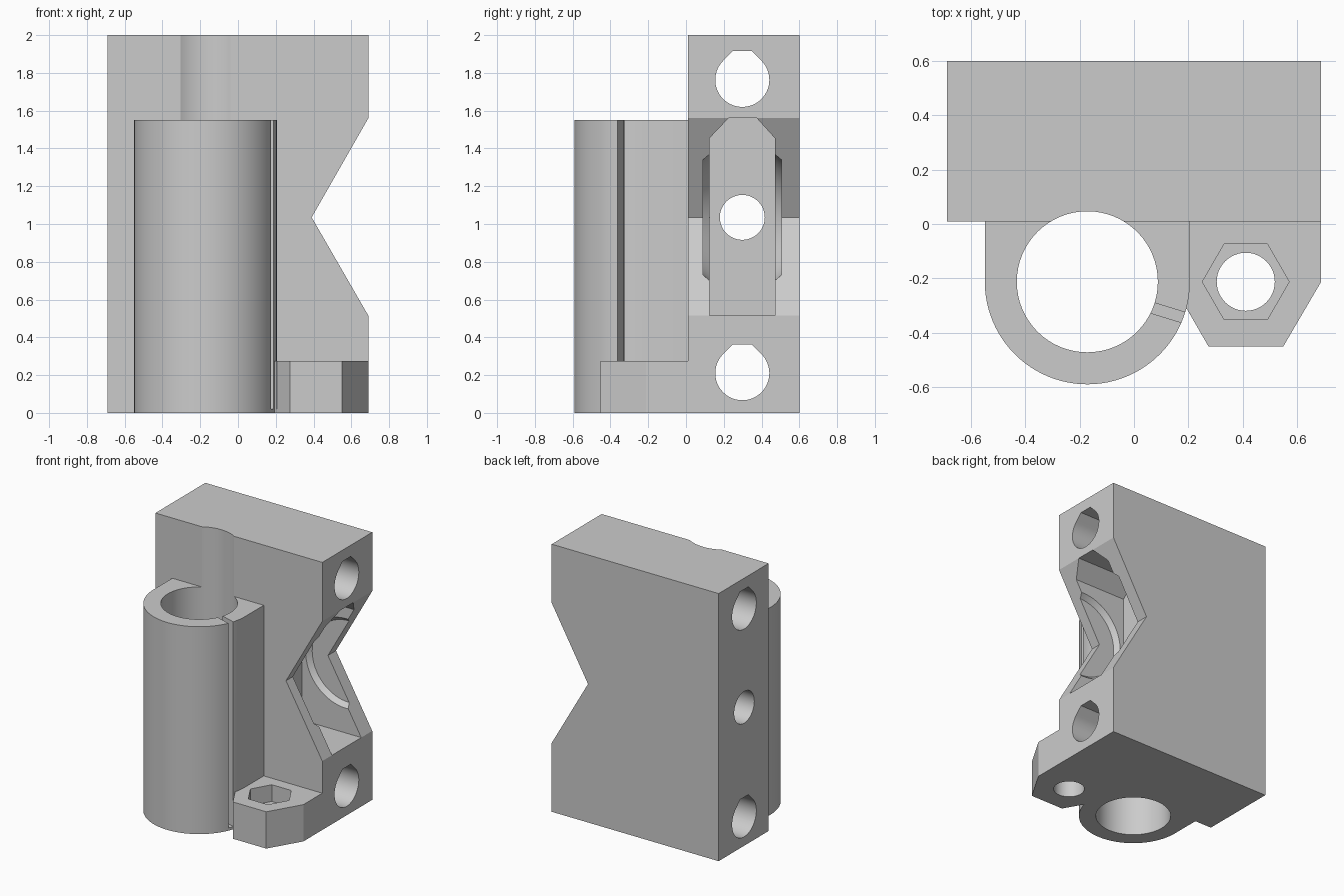
import bpy
import bmesh
from math import sin, cos, pi, radians
from mathutils import Matrix, Vector

cube = bpy.data.objects.get("Cube")
if cube:
    bpy.data.objects.remove(cube, do_unlink=True)

grey = bpy.data.materials.new("plain_grey")
grey.use_nodes = True
grey.diffuse_color = (0.6, 0.6, 0.6, 1)
grey.node_tree.nodes["Principled BSDF"].inputs["Base Color"].default_value = (0.6, 0.6, 0.6, 1)

# Each axis maps profile (u, v) and extrusion distance w to x, y, z
AXES = {"x": lambda u, v, w: (w, u, v),
        "y": lambda u, v, w: (u, w, v),
        "z": lambda u, v, w: (u, v, w)}


def prism(name, pts, lo, hi, axis="z", top=None):
    """Extrude a profile between lo and hi; top gives a different end profile."""
    place = AXES[axis]
    bm = bmesh.new()
    a = [bm.verts.new(place(u, v, lo)) for u, v in pts]
    b = [bm.verts.new(place(u, v, hi)) for u, v in (top or pts)]
    bm.faces.new(a)
    bm.faces.new(b)
    for i in range(len(a)):
        j = (i + 1) % len(a)
        bm.faces.new((a[i], a[j], b[j], b[i]))
    bmesh.ops.recalc_face_normals(bm, faces=bm.faces)
    mesh = bpy.data.meshes.new(name)
    bm.to_mesh(mesh)
    bm.free()
    mesh.materials.append(grey)
    obj = bpy.data.objects.new(name, mesh)
    bpy.context.collection.objects.link(obj)
    return obj


def arc(cu, cv, r, start=0, end=360, n=64):
    count = n if end - start == 360 else n + 1
    step = radians(end - start) / n
    return [(cu + r * cos(radians(start) + i * step),
             cv + r * sin(radians(start) + i * step)) for i in range(count)]


def combine(target, tool, operation):
    """Apply a boolean and drop the tool."""
    mod = target.modifiers.new("cut", "BOOLEAN")
    mod.operation = operation
    mod.solver = "EXACT"
    mod.object = tool
    tool.hide_render = True
    graph = bpy.context.evaluated_depsgraph_get()
    mesh = bpy.data.meshes.new_from_object(target.evaluated_get(graph))
    target.modifiers.clear()
    target.data = mesh
    bpy.data.objects.remove(tool, do_unlink=True)


def rod_hole(y, z, r):
    """Round hole with a short flat-topped peak."""
    k, flat = r * 0.707, r * 1.07
    w = r * 1.414 - flat
    return arc(y, z, r, 135, 405, 48) + [(y + w, z + flat), (y - w, z + flat)]


# Main block with the V notch in its side
RIGHT, FRONT, BACK = 0.69, 0.01, 0.6
bracket = prism("carriage_bracket",
                [(-RIGHT, 0), (RIGHT, 0), (RIGHT, 0.515), (0.39, 1.035),
                 (RIGHT, 1.56), (RIGHT, 2), (-RIGHT, 2)], FRONT, BACK, "y")

# Bearing sleeve: U-shaped outline joined to the block
SX, SY = -0.172, -0.213
sleeve = prism("sleeve", arc(SX, SY, 0.378, 180, 360, 48)
               + [(SX + 0.378, 0.1), (SX - 0.378, 0.1)], 0, 1.55)
combine(bracket, sleeve, "UNION")

# Nut foot
NX, NY = 0.412, -0.213
foot = prism("foot", [(RIGHT, 0.1), (0.137, 0.1), (0.137, NY), (0.275, -0.452),
                      (0.55, -0.452), (RIGHT, NY)], 0, 0.275)
combine(bracket, foot, "UNION")

# Sleeve bore and clamping slit
combine(bracket, prism("bore", arc(SX, SY, 0.26), -0.1, 2.1), "DIFFERENCE")
turn = Matrix.Rotation(radians(-17), 2)
slit = [tuple(turn @ Vector(p) + Vector((0.125, -0.327)))
        for p in ((-0.1, -0.02), (0.08, -0.02), (0.08, 0.02), (-0.1, 0.02))]
combine(bracket, prism("slit", slit, 0.02, 1.7), "DIFFERENCE")

# Foot screw hole and hexagonal nut pocket
combine(bracket, prism("screw_hole", arc(NX, NY, 0.107, n=48), -0.1, 0.4), "DIFFERENCE")
combine(bracket, prism("nut_pocket", arc(NX, NY, 0.16, n=6), 0.15, 0.4), "DIFFERENCE")

# Rod holes through the block from side to side
MID = 0.298
for z in (0.21, 1.763):
    combine(bracket, prism("rod_hole", rod_hole(MID, z, 0.143), -1, 1, "x"), "DIFFERENCE")
combine(bracket, prism("axle_hole", arc(MID, 1.035, 0.119, n=48), -1, 0.5, "x"), "DIFFERENCE")

# Wheel slot with a chamfered top
slot = [(0.125, 0.515), (0.47, 0.515), (0.47, 1.455), (0.375, 1.56),
        (0.225, 1.56), (0.125, 1.455)]
combine(bracket, prism("wheel_slot", slot, 0.2, 0.9, "x"), "DIFFERENCE")

# Tapered round recess in each slot wall
for wall, end in ((0.125, 0.09), (0.47, 0.505)):
    inner = wall + (wall - end)
    recess = prism("recess", arc(0.565, 1.035, 0.365), inner, end, "y",
                   top=arc(0.565, 1.035, 0.305))
    combine(bracket, recess, "DIFFERENCE")

# Smooth the round walls and keep the edges sharp
bpy.ops.object.select_all(action="DESELECT")
bracket.select_set(True)
bpy.context.view_layer.objects.active = bracket
bpy.ops.object.shade_smooth_by_angle(angle=radians(25))
